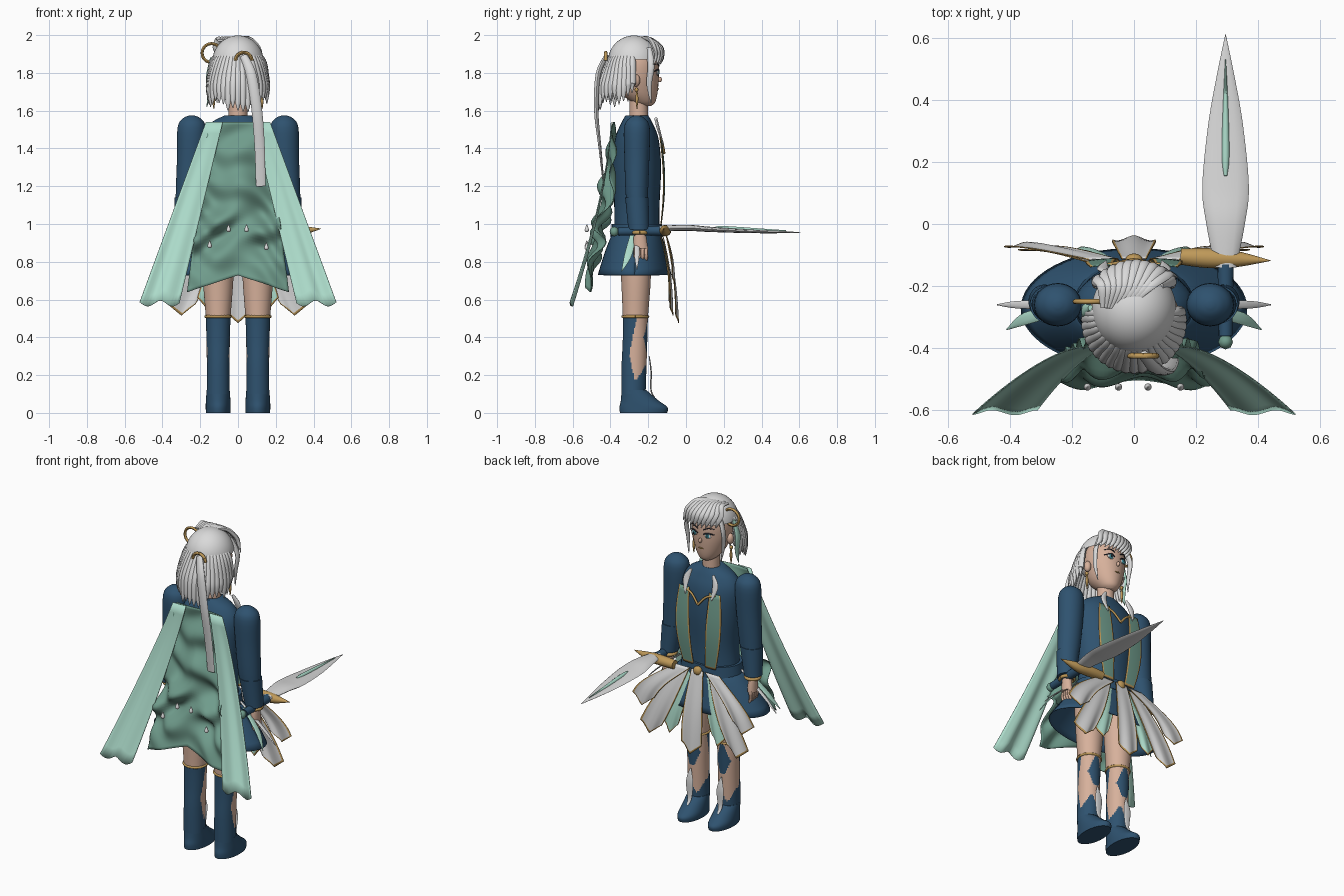
import bpy, bmesh, math, random
from math import sin, cos, pi, radians
from mathutils import Vector

random.seed(4)
if "Cube" in bpy.data.objects:
    bpy.data.objects.remove(bpy.data.objects["Cube"])

def material(name, *rgb):
    m = bpy.data.materials.new(name)
    m.use_nodes = True
    m.diffuse_color = (*rgb, 1)
    m.node_tree.nodes["Principled BSDF"].inputs["Base Color"].default_value = (*rgb, 1)
    return m

NAVY = material("navy cloth", .028, .085, .16)
MINT = material("pale mint", .42, .72, .6)
GREEN = material("sea green", .16, .33, .26)
WHITE = material("silver white", .7, .7, .7)
SKIN = material("skin", .68, .44, .33)
GOLD = material("gold", .52, .32, .1)
DARK = material("dark lash", .02, .02, .03)
TEAL = material("teal iris", .06, .3, .36)
CY = -.26  # depth of the body axis

def finish(name, bm, mats, rule=None, angle=45):
    bmesh.ops.recalc_face_normals(bm, faces=bm.faces)
    me = bpy.data.meshes.new(name)
    for m in mats:
        me.materials.append(m)
    if rule:
        for f in bm.faces:
            f.material_index = rule(f.calc_center_median())
    bm.to_mesh(me)
    bm.free()
    me.shade_smooth()
    me.set_sharp_from_angle(angle=radians(angle))
    ob = bpy.data.objects.new(name, me)
    bpy.context.collection.objects.link(ob)
    return ob

def smooth(pts, n=5):
    """Catmull-Rom interpolation of equal-length tuples."""
    p = [pts[0]] + list(pts) + [pts[-1]]
    out = []
    for i in range(1, len(p) - 2):
        for k in range(n):
            t = k / n
            out.append([b + .5 * t * (c - a + t * (2*a - 5*b + 4*c - d + t * (3*(b - c) + d - a)))
                        for a, b, c, d in zip(*p[i-1:i+3])])
    return out + [list(pts[-1])]

def skin_rings(name, rings, mats, rule=None):
    bm = bmesh.new()
    vs = [[bm.verts.new(v) for v in r] for r in rings]
    n = len(vs[0])
    for a, b in zip(vs, vs[1:]):
        for i in range(n):
            bm.faces.new((a[i], a[(i+1) % n], b[(i+1) % n], b[i]))
    bm.faces.new(vs[0])
    bm.faces.new(vs[-1])
    return finish(name, bm, mats, rule)

def loft(name, rows, mats, rule=None, seg=32, n=5):
    """Body part from horizontal ellipses (x, y, z, rx, ry)."""
    return skin_rings(name, [[(x + rx * cos(2*pi*i/seg), y + ry * sin(2*pi*i/seg), z) for i in range(seg)]
                             for x, y, z, rx, ry in smooth(rows, n)], mats, rule)

def tube(name, rows, mat, out=(0, 0, 1), seg=10, n=6):
    """Strand along (x, y, z, half width, half thickness)."""
    rows = smooth(rows, n)
    c = [Vector(r[:3]) for r in rows]
    rings = []
    for i, r in enumerate(rows):
        t = (c[min(i+1, len(c)-1)] - c[max(i-1, 0)]).normalized()
        s = t.cross(Vector(out)).normalized()
        u = s.cross(t)
        rings.append([c[i] + s * r[3] * cos(2*pi*k/seg) + u * r[4] * sin(2*pi*k/seg) for k in range(seg)])
    return skin_rings(name, rings, [mat])

def ball(name, loc, size, mat, seg=16):
    bm = bmesh.new()
    bmesh.ops.create_uvsphere(bm, u_segments=seg, v_segments=seg // 2 + 2, radius=1)
    bmesh.ops.scale(bm, vec=size, verts=bm.verts)
    bmesh.ops.translate(bm, vec=loc, verts=bm.verts)
    return finish(name, bm, [mat])

def ring(name, loc, r, thick, mat, normal=(0, 0, 1), arc=1.0):
    q = Vector((0, 0, 1)).rotation_difference(Vector(normal))
    pts = [Vector(loc) + q @ Vector((r * cos(a), r * sin(a), 0)) for a in [2*pi*arc*i/24 for i in range(25)]]
    return tube(name, [(*p, thick, thick) for p in pts], mat, normal, 8, 1)

def sheet(name, fn, mats, nu=14, nv=16, trim=0, thick=.004):
    """Cloth from fn(u, v); with a trim width, the border faces take the second material."""
    us = [trim + (1 - 2*trim) * i / nu for i in range(nu + 1)]
    vs = [i / nv for i in range(nv + 1)]
    if trim:
        us, vs = [0] + us + [1], [v * .97 for v in vs] + [1]
    bm = bmesh.new()
    g = [[bm.verts.new(fn(u, v)) for u in us] for v in vs]
    for j in range(len(vs) - 1):
        for i in range(len(us) - 1):
            f = bm.faces.new((g[j][i], g[j][i+1], g[j+1][i+1], g[j+1][i]))
            f.material_index = int(trim > 0 and (i in (0, len(us) - 2) or j == len(vs) - 2))
    ob = finish(name, bm, mats)
    ob.modifiers.new("thickness", "SOLIDIFY").thickness = thick
    return ob

# Torso, neck, belt and open skirt
loft("torso", [(0, CY, .93, .175, .12), (0, CY, 1.1, .165, .12), (0, CY, 1.3, .185, .128), (0, CY, 1.45, .19, .115),
               (0, CY, 1.53, .15, .085), (0, CY, 1.575, .07, .06)], [NAVY])
loft("neck", [(0, -.25, 1.54, .05, .05), (0, -.25, 1.68, .048, .048)], [SKIN])
loft("belt", [(0, CY, .93, .195, .14), (0, CY, 1.0, .185, .133)], [NAVY], n=1)
sheet("skirt", lambda u, v: Vector(((.18 + .185 * v) * cos(2*pi*u), CY - .012 * v + (.125 + .07 * v) * sin(2*pi*u),
                                    .95 - .22 * v ** 1.3)), [NAVY], nu=64, nv=8)
ball("belt_buckle", (0, -.115, .965), (.028, .02, .028), GOLD)

def panel(name, top, low, wt, wb, mat, sweep=.04):
    """Front hanging panel from top to low, widening, with a pointed hem."""
    top, low = Vector(top), Vector(low)
    def f(u, v):
        s = 2*u - 1
        p = top.lerp(low, v)
        p.x += s * (wt + (wb - wt) * sin(v * pi * .6)) + sweep * sin(pi * v) * (low.x - top.x)
        p.y += .008 * v * cos(s * 4) + .015 * sin(pi * v)
        p.z += .06 * v * v * abs(s)
        return p
    sheet(name, f, [mat, GOLD], trim=.05)

panel("centre_panel", (0, -.11, .97), (0, -.045, .475), .04, .07, WHITE)

for s, side in ((1, "left"), (-1, "right")):
    # Skirt panels and hip leaves
    panel(side + "_long_panel", (s*.1, -.125, .96), (s*.3, -.075, .515), .035, .075, WHITE)
    panel(side + "_mint_panel", (s*.06, -.135, .95), (s*.165, -.08, .55), .03, .05, MINT)
    panel(side + "_sweeping_panel", (s*.1, -.112, .97), (s*.345, -.065, .68), .05, .075, WHITE, .18)
    tube(side + "_hip_leaf", [(s*.2, CY, .97, .008, .004), (s*.36, CY, .84, .013, .004), (s*.44, CY, .76, .002, .002)], WHITE, (s, 0, 1))
    tube(side + "_mint_leaf", [(s*.24, -.28, .95, .014, .004), (s*.35, -.305, .84, .02, .004), (s*.41, -.34, .75, .002, .002)], MINT, (s, 0, 1))

    # Legs: one surface, boot colour split by rule
    def boot(c):
        y = c.y + .27
        knee = abs(c.x - s*.105) < .035 * (1 - abs(c.z - .4) / .1) + .012 and y > .02 and .32 < c.z < .5
        cut = .2 + .05 * sin(c.x * 60) < c.z and y > -.03 + .2 * abs(c.z - .31)
        return 0 if c.z > .51 or (cut and not knee) else 1
    loft(side + "_leg", [(s*.105, -.27, .9, .085, .085), (s*.105, -.265, .7, .08, .078), (s*.105, -.268, .51, .066, .067),
                         (s*.105, -.27, .38, .062, .065), (s*.105, -.275, .25, .06, .066), (s*.105, -.278, .1, .06, .064)],
         [SKIN, NAVY], boot, seg=64, n=16)
    loft(side + "_shoe", [(s*.105, -.225, 0, .065, .125), (s*.105, -.225, .03, .066, .127), (s*.105, -.245, .065, .065, .1),
                          (s*.105, -.275, .12, .061, .066)], [NAVY])
    ring(side + "_boot_band", (s*.105, -.268, .51), .067, .007, GOLD)
    tube(side + "_shin_flap", [(s*.105, -.195, .3, .004, .003), (s*.105, -.185, .22, .024, .004), (s*.105, -.185, .12, .015, .004),
                               (s*.105, -.165, .08, .004, .003)], WHITE, (0, 1, 0))

    # Arms, cuffs and hands
    loft(side + "_arm", [(s*.245, CY, 1.575, .01, .01), (s*.245, CY, 1.56, .045, .04), (s*.245, CY, 1.51, .075, .068),
                         (s*.25, CY, 1.35, .073, .066), (s*.265, CY, 1.14, .065, .058), (s*.285, -.25, .99, .042, .042)], [NAVY], n=4)
    loft(side + "_cuff", [(s*.268, CY, 1.14, .067, .062), (s*.288, -.25, .97, .052, .055)], [NAVY], n=1)
    ring(side + "_bracelet", (s*.288, -.245, .955), .04, .01, GOLD)
    loft(side + "_hand", [(s*.288, -.245, .98, .026, .026), (s*.29, -.243, .92, .025, .035), (s*.292, -.24, .87, .024, .038)], [SKIN])
    for k in range(4):
        y = -.268 + .019 * k
        tube(side + "_finger", [(s*.295, y, .88, .011, .011), (s*.297, y, .83, .01, .01), (s*.28, y, .8, .006, .006)], SKIN, (0, 1, 0), 8, 4)

    # Chest strips and lapels
    def strip(u, v):
        x = .105 + (.03 - .06 * v) * v + (2*u - 1) * (.036 + .014 * sin(pi * v))
        return Vector((s * x, -.13 + .02 * sin(pi * v) - .9 * (x - .06) ** 2, 1.46 - .47 * v))
    sheet(side + "_chest_strip", strip, [GREEN, GOLD], nu=6, trim=.1)
    tube(side + "_lapel", [(s*.075, -.16, 1.56, .008, .008), (s*.1, -.145, 1.5, .02, .008), (s*.09, -.12, 1.42, .003, .003)], WHITE, (0, 1, 0))
    tube(side + "_collar_trim", [(s*.11, -.135, 1.45, .007, .006), (s*.05, -.125, 1.43, .007, .006), (0, -.115, 1.375, .007, .006)], GOLD, (0, 1, 0))

    # Cape ribbon
    def ribbon(u, v):
        x = .08 + .23 * v + u * (.09 + .12 * v)
        return Vector((s * x, -.398 - .21 * v ** 1.5 + .008 * v * cos(u * 9), 1.54 - .96 * v + .016 * v * sin(u * 10 + 3)))
    sheet(side + "_cape_ribbon", ribbon, [MINT])

    # Face details, ears and earrings
    ball(side + "_eye_white", (s*.046, -.15, 1.80), (.023, .006, .014), WHITE)
    ball(side + "_iris", (s*.046, -.146, 1.80), (.013, .005, .014), TEAL)
    ball(side + "_pupil", (s*.046, -.143, 1.80), (.005, .004, .007), DARK)
    tube(side + "_lash", [(s*.02, -.144, 1.807, .003, .003), (s*.045, -.146, 1.817, .005, .003), (s*.078, -.168, 1.808, .003, .002)], DARK, (0, 1, 0))
    tube(side + "_brow", [(s*.02, -.143, 1.835, .003, .003), (s*.05, -.15, 1.848, .003, .003), (s*.078, -.17, 1.842, .002, .002)], DARK, (0, 1, 0))
    ball(side + "_ear", (s*.12, -.265, 1.76), (.02, .022, .033), SKIN)
    ball(side + "_ear_stud", (s*.128, -.262, 1.71), (.01, .01, .012), GOLD)
    tube(side + "_earring", [(s*.128, -.26, 1.7, .004, .004), (s*.128, -.26, 1.66, .008, .008), (s*.128, -.26, 1.61, .002, .002)], GOLD, (0, 1, 0))

    # Locks framing the face
    tube(side + "_face_lock", [(s*.085, -.2, 1.93, .018, .01), (s*.125, -.185, 1.84, .018, .01), (s*.122, -.195, 1.74, .014, .008),
                               (s*.11, -.185, 1.64, .002, .002)], WHITE, (s, 0, 0))

# Head
loft("head", [(0, -.215, 1.625, .025, .03), (0, -.225, 1.645, .055, .062), (0, -.25, 1.7, .09, .1), (0, -.262, 1.79, .116, .118),
              (0, -.265, 1.88, .11, .115), (0, -.265, 1.96, .05, .055)], [SKIN])
ball("nose", (0, -.14, 1.765), (.009, .013, .014), SKIN)
ball("mouth", (0, -.146, 1.715), (.018, .004, .004), GOLD)

# Cape with deep diagonal folds, and its drops
def cape(u, v):
    x = (2*u - 1) * (.155 + .115 * v)
    fold = sin(x * 20 + v * 13 + 2 * sin(v * 9)) + .7 * sin(v * 27 - x * 19 + 1.5 * sin(x * 16))
    depth = .004 + .026 * sin(pi * v * .93)
    return Vector((x, -.385 - .135 * v ** 1.4 + depth * fold, 1.54 - v * (.81 + .09 * abs(2*u - 1))))
sheet("cape", cape, [GREEN], nu=36, nv=52)
for x, z in ((-.15, .89), (-.05, .975), (.045, .975), (.15, .88)):
    loft("cape_drop", [(x, -.525, z - .018, .004, .004), (x, -.525, z - .007, .012, .012), (x, -.525, z + .022, .002, .002)], [WHITE], seg=10)

# Hair cap, open around the face
bm = bmesh.new()
bmesh.ops.create_uvsphere(bm, u_segments=40, v_segments=28, radius=1)
for v in bm.verts:
    v.co = Vector((v.co.x * .137, v.co.y * .14 - .275, v.co.z * .143 + 1.855))
bmesh.ops.delete(bm, geom=[f for f in bm.faces if f.calc_center_median().z < 1.87 and f.calc_center_median().y > -.29], context="FACES")
finish("hair_cap", bm, [WHITE])

# Back hair strands
for i in range(23):
    a = radians(-88 + 176 * i / 22)
    dx, dy = sin(a), -cos(a)
    back = max(0, cos(a))
    end = 1.68 - .07 * back + random.uniform(-.025, .03)
    rows = [(.112, 1.905, .01), (.138, 1.85, .02), (.15 + .03 * back, 1.75, .021), (.152 + .04 * back, end + .05, .015), (.15 + .045 * back, end, .002)]
    tube("hair_strand", [(dx * r, -.28 + dy * r, z, w, w * .8) for r, z, w in rows], WHITE, (dx, dy, 0), 8)

# Swept fringe
for i in range(10):
    x = -.115 + .215 * i / 9
    y = -.125 - 3.5 * x * x
    tube("fringe_strand", [(-.06 + x * .35, -.27, 1.972, .008, .006), (x * .7 - .02, -.2, 1.98, .019, .012), (x, y - .008, 1.935, .019, .012),
                           (x + .018, y, 1.885, .013, .008), (x + .04, y - .012, 1.845, .002, .002)], WHITE, (0, .7, .7), 8)

# Hair loops, long tail and mint lock
ring("side_hair_loop", (-.14, -.25, 1.905), .05, .008, GOLD, (0, 1, 0))
ring("back_hair_loop", (.03, -.425, 1.865), .043, .009, GOLD, (0, -1, 0), .5)
tube("long_tail", [(.03, -.42, 1.89, .02, .012), (.07, -.465, 1.79, .027, .014), (.1, -.475, 1.6, .028, .012), (.115, -.455, 1.4, .027, .008),
                   (.12, -.435, 1.2, .025, .004)], WHITE, (0, -1, 0))
tube("mint_lock", [(-.14, -.27, 1.88, .01, .008), (-.16, -.28, 1.78, .022, .01), (-.155, -.28, 1.69, .018, .008), (-.165, -.28, 1.62, .002, .002)], MINT, (-1, 0, 0))

# Sword: blade, inlay, guard, grip and pommel
SX = .295
tube("blade", [(SX, -.14, .975, .035, .014), (SX, 0, .98, .062, .016), (SX, .12, .972, .075, .014), (SX, .32, .962, .056, .01),
               (SX, .48, .958, .028, .007), (SX, .61, .955, .001, .001)], WHITE, seg=12)
tube("blade_inlay", [(SX, .155, .98, .006, .008), (SX, .22, .975, .013, .014), (SX, .38, .966, .009, .012), (SX, .53, .963, .001, .004)], MINT)
tube("sword_guard", [(.15, -.105, .965, .026, .026), (.24, -.11, .965, .032, .03), (.33, -.113, .965, .026, .026), (.44, -.118, .975, .001, .001)], GOLD, seg=16)
tube("sword_grip", [(SX, -.13, .965, .026, .026), (SX, -.36, .96, .022, .022)], NAVY, seg=16)
ball("sword_pommel", (SX, -.38, .96), (.024, .024, .026), GREEN, 8)
